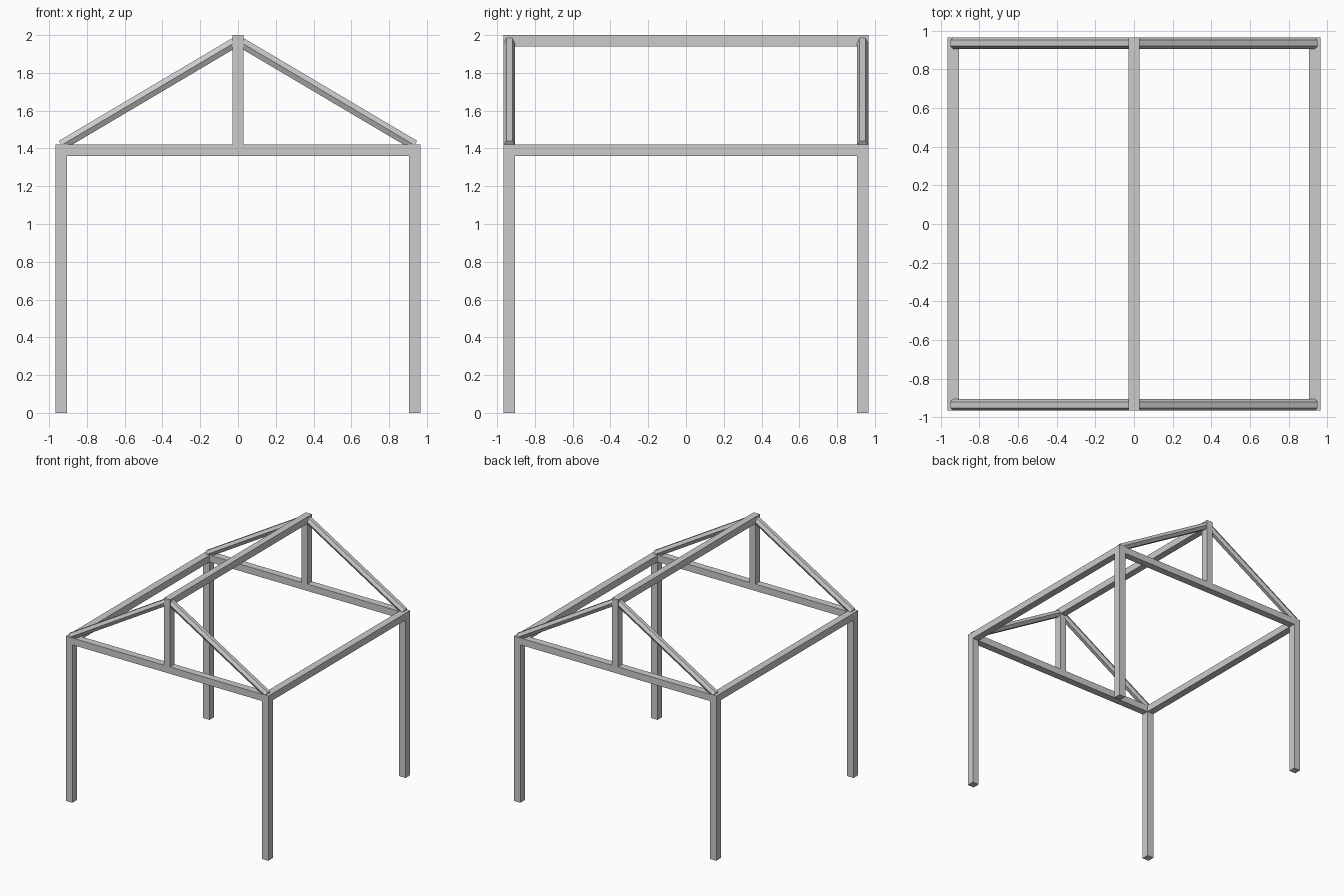
import bpy
from math import pi
from mathutils import Matrix, Vector

cube = bpy.data.objects.get("Cube")
if cube:
    bpy.data.objects.remove(cube, do_unlink=True)

# One plain grey for the whole frame
GREY = (0.6, 0.6, 0.6, 1)
grey = bpy.data.materials.new("light_grey")
grey.use_nodes = True
grey.diffuse_color = GREY
grey.node_tree.nodes["Principled BSDF"].inputs["Base Color"].default_value = GREY

HALF = 0.966              # outer half width
POST = 0.062              # post thickness
BEAM = 0.059              # beam thickness
EAVES, RIDGE = 1.42, 2.0  # top heights
CENTRE = HALF - POST / 2
INNER = HALF - POST


def box(name, low, high):
    """Axis-aligned timber between two corners."""
    low, high = Vector(low), Vector(high)
    bpy.ops.mesh.primitive_cube_add(size=1)
    ob = bpy.context.object
    ob.name = name
    ob.data.transform(Matrix.Translation((low + high) / 2)
                      @ Matrix.Diagonal(high - low).to_4x4())
    ob.data.materials.append(grey)
    return ob


def hex_bar(name, start, end):
    """Six-sided bar with its corners pointing along y and a flat top."""
    start, end = Vector(start), Vector(end)
    axis = (end - start).normalized()
    side = Vector((0, 1, 0))
    turn = Matrix((side, axis.cross(side), axis)).transposed().to_4x4()
    bpy.ops.mesh.primitive_cylinder_add(vertices=6, radius=POST / 2,
                                        depth=(end - start).length)
    ob = bpy.context.object
    ob.name = name
    ob.data.transform(Matrix.Translation((start + end) / 2) @ turn
                      @ Matrix.Rotation(pi / 2, 4, "Z"))
    ob.data.materials.append(grey)
    return ob


for y, end_name in ((-CENTRE, "front"), (CENTRE, "back")):
    d = POST / 2
    # Tie beam and king post of each gable
    box(end_name + "_tie_beam", (-INNER, y - d, EAVES - BEAM), (INNER, y + d, EAVES))
    box(end_name + "_king_post", (-BEAM / 2, y - d, EAVES),
        (BEAM / 2, y + d, RIDGE - BEAM))
    for x, side_name in ((-CENTRE, "right"), (CENTRE, "left")):
        # Corner post and sloping rafter
        label = end_name + "_" + side_name
        box(label + "_post", (x - d, y - d, 0), (x + d, y + d, EAVES))
        hex_bar(label + "_rafter", (x, y, EAVES - 0.003), (0, y, RIDGE - BEAM / 2))

# Side beams and ridge beam
for x, side_name in ((-CENTRE, "right"), (CENTRE, "left")):
    box(side_name + "_side_beam", (x - POST / 2, -INNER, EAVES - BEAM),
        (x + POST / 2, INNER, EAVES))
box("ridge_beam", (-BEAM / 2, -HALF, RIDGE - BEAM), (BEAM / 2, HALF, RIDGE))
